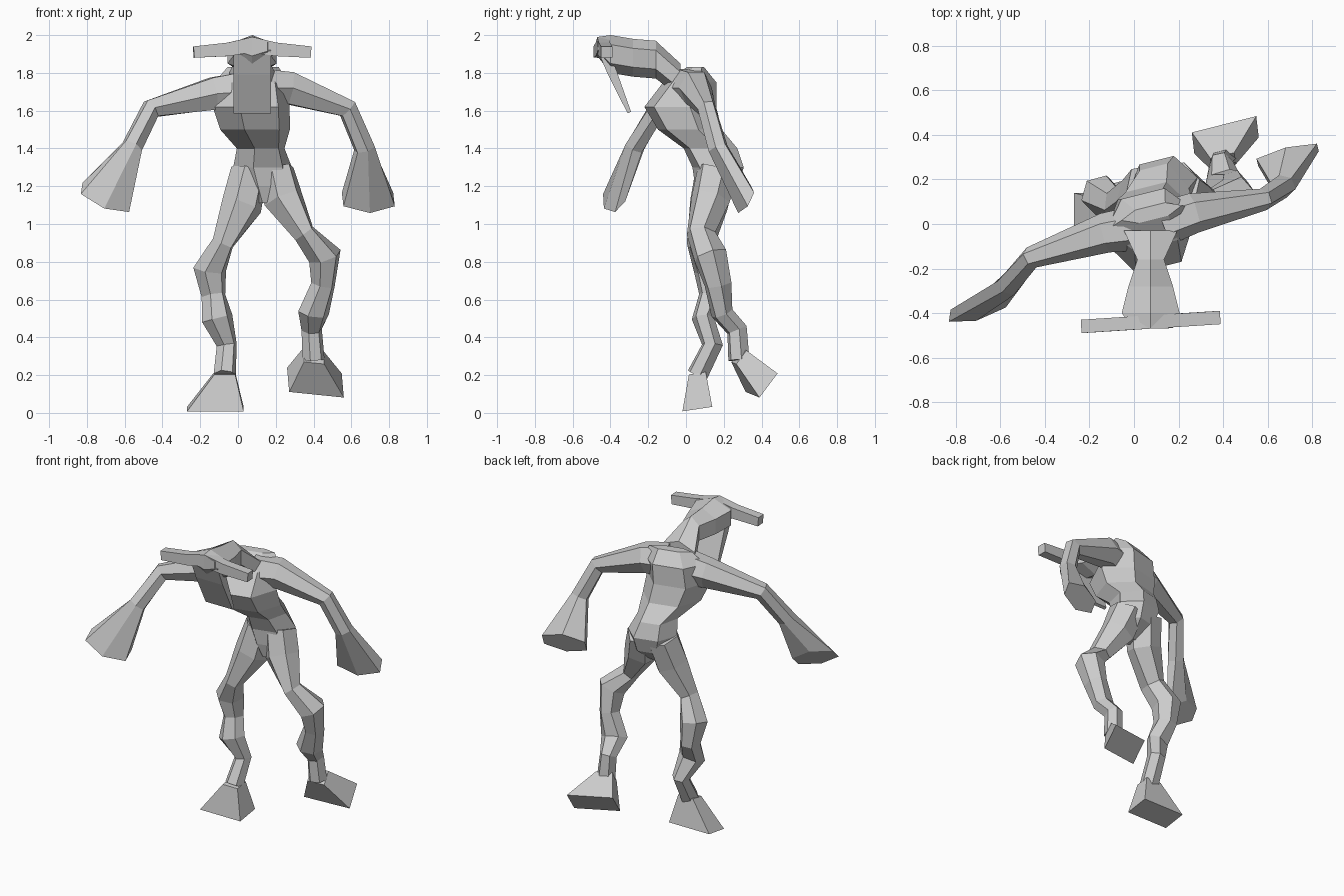
import bpy, bmesh, math
from mathutils import Vector

cube = bpy.data.objects.get("Cube")
if cube:
    bpy.data.objects.remove(cube, do_unlink=True)

grey = bpy.data.materials.new("light_grey")
grey.use_nodes = True
colour = (.6, .6, .6, 1)
grey.diffuse_color = colour
grey.node_tree.nodes["Principled BSDF"].inputs["Base Color"].default_value = colour

# The body is turned a little, so its own axes are slightly skewed
SIDEWAYS = Vector((1, .25, 0))
BACKWARD = Vector((-.25, 1, 0))
RIGHT = Vector((1, 0, 0))
BACK = Vector((0, 1, 0))
DOWN = Vector((0, 0, -1))
MIDDLE = .075


def path_direction(path, i):
    """Average direction of the segments that meet at a joint."""
    direction = Vector()
    if i > 0:
        direction += (path[i] - path[i - 1]).normalized()
    if i < len(path) - 1:
        direction += (path[i + 1] - path[i]).normalized()
    return direction.normalized()


def cross_section(centre, normal, reference, width, depth, sides):
    """Corner points of a box or hexagon section that faces along normal."""
    across = (reference - normal * reference.dot(normal)).normalized()
    along = normal.cross(across)
    step = math.tau / sides
    start = step / 2 if sides == 4 else 0
    angles = [start + step * k for k in range(sides)]
    widest = max(math.cos(a) for a in angles)
    deepest = max(math.sin(a) for a in angles)
    return [centre + across * width * math.cos(a) / widest
            + along * depth * math.sin(a) / deepest for a in angles]


def loft(name, joints, widths, depths, reference=SIDEWAYS, sides=6,
         axis=None, end_axis=None):
    """Skin a closed faceted body over sections placed on the joints."""
    bm = bmesh.new()
    path = [Vector(joint) for joint in joints]
    normals = [axis.normalized() if axis else path_direction(path, i)
               for i in range(len(path))]
    if end_axis:
        normals[-1] = end_axis.normalized()
    loops = []
    for centre, normal, width, depth in zip(path, normals, widths, depths):
        corners = cross_section(centre, normal, reference, width, depth, sides)
        loops.append([bm.verts.new(corner) for corner in corners])
    for upper, lower in zip(loops, loops[1:]):
        for k in range(sides):
            bm.faces.new((upper[k - 1], upper[k], lower[k], lower[k - 1]))
    bm.faces.new(loops[0])
    bm.faces.new(loops[-1])
    bmesh.ops.recalc_face_normals(bm, faces=bm.faces)
    mesh = bpy.data.meshes.new(name)
    bm.to_mesh(mesh)
    bm.free()
    mesh.materials.append(grey)
    bpy.context.collection.objects.link(bpy.data.objects.new(name, mesh))


def arm(name, joints, palm):
    """Arm from shoulder to a hand that flares into a blunt end."""
    loft(name, joints, widths=[.1, .09, .05, .055, .08],
         depths=[.1, .085, .05, .05, .14], reference=BACKWARD, end_axis=palm)


def leg(name, joints):
    """Knobbly leg from hip to ankle."""
    loft(name, joints, widths=[.1, .11, .06, .09, .065, .085, .055, .06],
         depths=[.1, .09, .07, .08, .065, .05, .05, .05])


def foot(name, ankle, sole, axis, reference):
    """Four-sided wedge that widens from ankle to sole."""
    loft(name, [ankle, sole], widths=[.055, .15], depths=[.045, .08],
         reference=reference, sides=4, axis=axis)


# Torso, from the shoulders down to the crotch
loft("torso",
     [(.08, .05, 1.83), (.07, .02, 1.75), (.07, -.03, 1.62), (.09, .02, 1.5),
      (.12, .13, 1.4), (.13, .17, 1.3), (.14, .16, 1.2), (.14, .12, 1.11)],
     widths=[.14, .2, .21, .19, .13, .16, .12, .04],
     depths=[.03, .12, .17, .15, .13, .12, .1, .04], axis=DOWN)

# Head with a ridged top, reaching forward from the neck
loft("head",
     [(MIDDLE, -.47, 1.94), (MIDDLE, -.4, 1.9), (MIDDLE, -.28, 1.88),
      (MIDDLE, -.16, 1.87), (MIDDLE, -.03, 1.76)],
     widths=[.05, .1, .1, .1, .09], depths=[.08, .13, .1, .06, .12],
     reference=DOWN, axis=BACK)

# Hanging face plate, thinner towards its lower edge
loft("face_plate",
     [(MIDDLE, -.44, 1.93), (MIDDLE, -.39, 1.8), (MIDDLE, -.3, 1.59)],
     widths=[.1] * 3, depths=[.03, .025, .01], reference=RIGHT, sides=4)

# Crossbar of horns, drooping evenly from the brow
spread = [-1, -.4, 0, .4, 1]
loft("horns",
     [(MIDDLE + .31 * s, -.44 + .02 * s, 1.95 - .04 * math.sqrt(abs(s)))
      for s in spread],
     widths=[.03] * len(spread), depths=[.04 - .01 * abs(s) for s in spread],
     reference=BACK, sides=4)

# Arms, with the blunt ends of the hands turned backwards
arm("right_arm", [(0, -.02, 1.7), (-.13, -.04, 1.69), (-.46, -.15, 1.61),
                  (-.56, -.27, 1.41), (-.7, -.38, 1.14)],
    palm=Vector((-.4, .7, -.6)))
arm("left_arm", [(.13, 0, 1.72), (.27, .05, 1.72), (.58, .11, 1.61),
                 (.67, .17, 1.4), (.69, .31, 1.13)],
    palm=Vector((-.2, .8, -.4)))

# Legs, kinked at the knee and the ankle
leg("right_leg", [(.06, .16, 1.28), (.02, .12, 1.1), (-.08, .08, .9),
                  (-.15, .13, .76), (-.13, .14, .62), (-.11, .09, .5),
                  (-.06, .14, .36), (-.07, .06, .2)])
leg("left_leg", [(.2, .17, 1.28), (.24, .13, 1.13), (.35, .08, .95),
                 (.46, .13, .83), (.45, .17, .68), (.4, .19, .53),
                 (.39, .27, .44), (.4, .28, .28)])

# Feet, the left one lifted behind in mid-stride
foot("right_foot", (-.07, .06, .21), (-.12, .06, .02),
     axis=DOWN + BACK * .15, reference=RIGHT)
foot("left_foot", (.4, .28, .3), (.41, .4, .16),
     axis=Vector((-.3, .9, -.7)), reference=SIDEWAYS + DOWN * .1)
